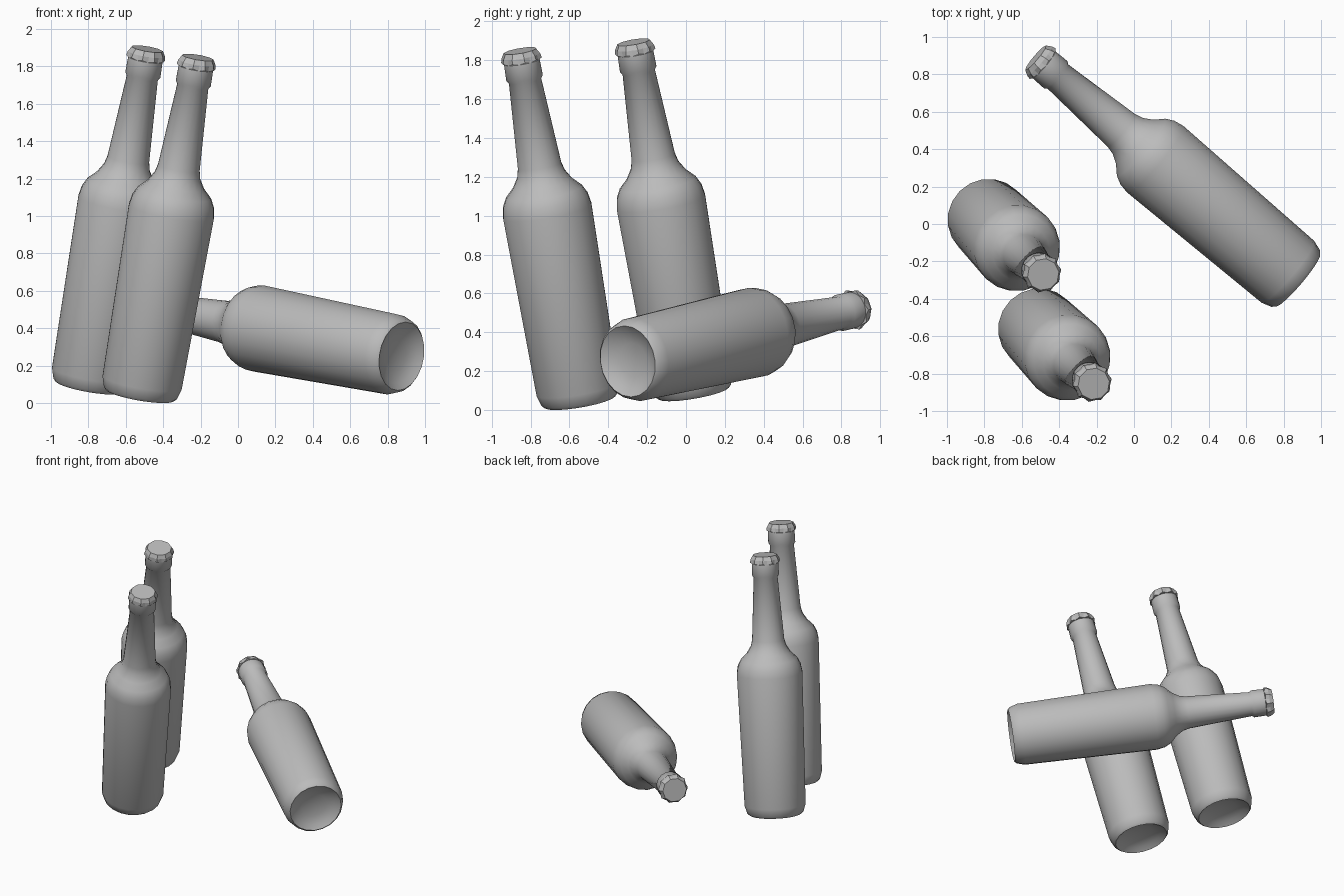
import bpy
import bmesh
from math import radians, cos, sin, pi
from mathutils import Vector

cube = bpy.data.objects.get("Cube")
if cube:
    bpy.data.objects.remove(cube, do_unlink=True)

grey = bpy.data.materials.new("plain grey")
grey.use_nodes = True
grey.diffuse_color = (0.5, 0.5, 0.5, 1)
grey.node_tree.nodes["Principled BSDF"].inputs["Base Color"].default_value = (0.5, 0.5, 0.5, 1)

SIDES = 20
TEETH = 10
# (radius, height) from the hollow in the base up to the lip
GLASS = [(0.09, 0.045), (0.15, 0.025), (0.185, 0.0), (0.2, 0.015), (0.217, 0.07),
         (0.233, 1.01), (0.223, 1.065), (0.2, 1.11), (0.155, 1.155), (0.125, 1.205),
         (0.114, 1.25), (0.085, 1.7), (0.096, 1.715), (0.094, 1.8), (0.08, 1.815)]


def ring(bm, count, place):
    return [bm.verts.new(place(i, 2 * pi * i / count)) for i in range(count)]


def bridge(bm, low, high):
    n = len(low)
    for i in range(n):
        j = (i + 1) % n
        bm.faces.new((low[i], low[j], high[j], high[i]))


def finish(bm, name, base, axis, angle):
    bmesh.ops.recalc_face_normals(bm, faces=bm.faces)
    mesh = bpy.data.meshes.new(name)
    bm.to_mesh(mesh)
    bm.free()
    mesh.materials.append(grey)
    obj = bpy.data.objects.new(name, mesh)
    bpy.context.collection.objects.link(obj)
    obj.location = base
    obj.rotation_euler = Vector(axis).to_track_quat('Z', 'Y').to_euler()
    bpy.ops.object.select_all(action='DESELECT')
    obj.select_set(True)
    bpy.context.view_layer.objects.active = obj
    bpy.ops.object.shade_smooth_by_angle(angle=radians(angle))


def glass(name, base, axis):
    # Turned body with a hollow base, shoulder, neck and collar
    bm = bmesh.new()
    rings = [ring(bm, SIDES, lambda i, a: (r * cos(a), r * sin(a), z)) for r, z in GLASS]
    for low, high in zip(rings, rings[1:]):
        bridge(bm, low, high)
    tip = bm.verts.new((0, 0, 0.052))
    for i in range(SIDES):
        bm.faces.new((rings[0][i], tip, rings[0][(i + 1) % SIDES]))
    bm.faces.new(rings[-1])
    finish(bm, name, base, axis, 40)


def cap(name, base, axis):
    # Crimped metal cap: zigzag skirt below a flat top
    bm = bmesh.new()

    def skirt(i, a):
        r, z = ((0.107, 1.808), (0.096, 1.8))[i % 2]
        return (r * cos(a), r * sin(a), z)

    def shoulder(i, a):
        r = (0.102, 0.094)[i % 2]
        return (r * cos(a), r * sin(a), 1.83)

    low = ring(bm, TEETH * 2, skirt)
    mid = ring(bm, TEETH * 2, shoulder)
    top = ring(bm, TEETH, lambda i, a: (0.086 * cos(a), 0.086 * sin(a), 1.857))
    bridge(bm, low, mid)
    for i in range(TEETH):
        j = (i + 1) % TEETH
        a, b, c = mid[2 * i], mid[2 * i + 1], mid[2 * j]
        bm.faces.new((a, b, top[i]))
        bm.faces.new((b, top[j], top[i]))
        bm.faces.new((b, c, top[j]))
    bm.faces.new(top)
    bm.faces.new(low)
    finish(bm, name, base, axis, 15)


# Two leaning bottles and one lying bottle
LEAN = (0.171, -0.171, 1)
BOTTLES = [("front", (-0.524, -0.546, 0.043), LEAN),
           ("back", (-0.794, 0.039, 0.088), LEAN),
           ("lying", (0.875, -0.30, 0.25), (-1.39, 1.18, 0.27))]
for label, base, axis in BOTTLES:
    glass(label + "_bottle", base, axis)
    cap(label + "_bottle_cap", base, axis)
